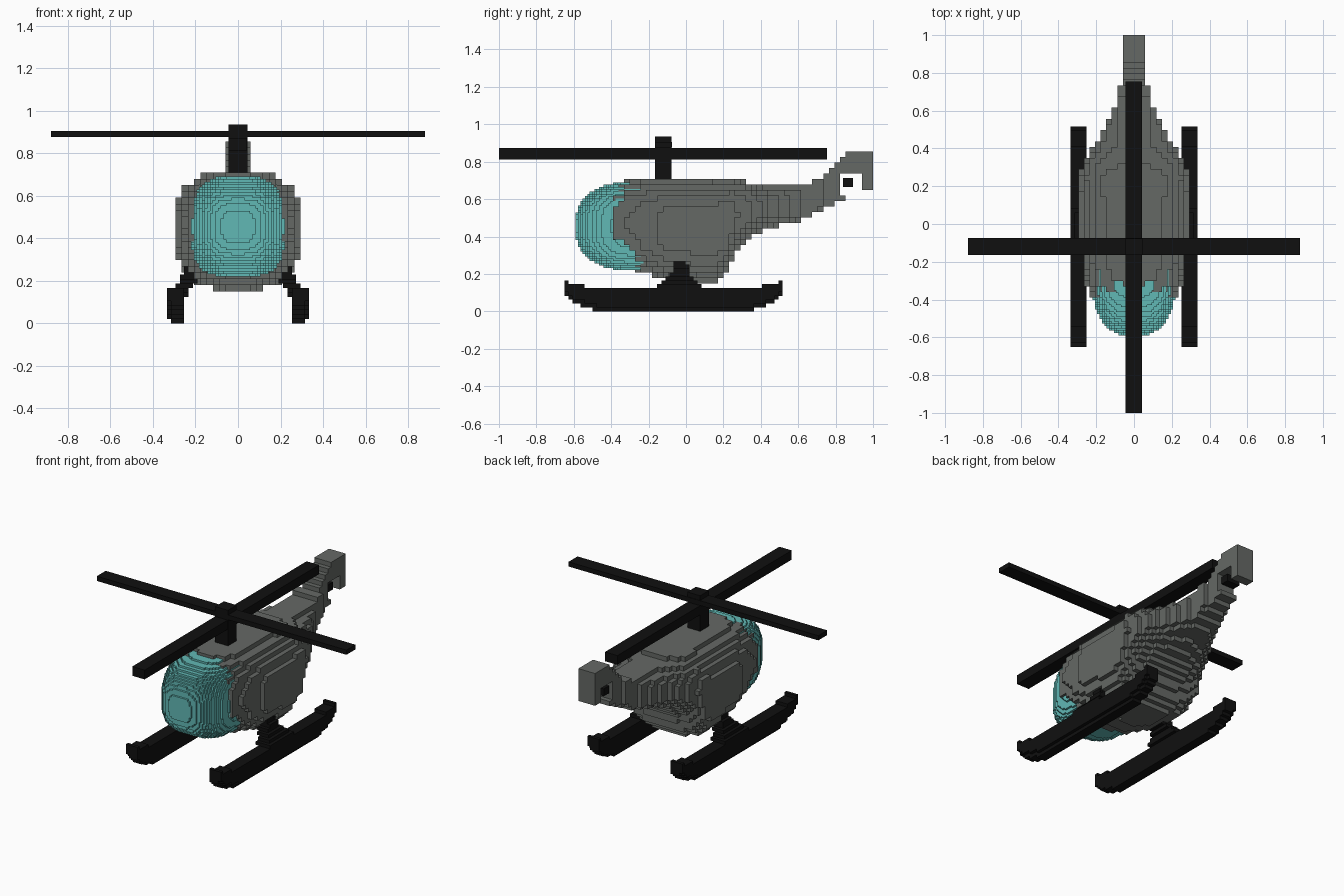
import bpy, bmesh
from itertools import product

if "Cube" in bpy.data.objects:
    bpy.data.objects.remove(bpy.data.objects["Cube"])


def paint(name, rgb):
    m = bpy.data.materials.new(name)
    m.diffuse_color = (*rgb, 1)
    m.use_nodes = True
    m.node_tree.nodes["Principled BSDF"].inputs["Base Color"].default_value = m.diffuse_color
    return m


GREY = paint("grey", (0.13, 0.14, 0.13))
TEAL = paint("teal", (0.12, 0.48, 0.46))
BLACK = paint("black", (0.005, 0.005, 0.005))


def curve(points, t):
    """Piecewise linear profile lookup."""
    if t <= points[0][0]:
        return points[0][1]
    for (a, u), (b, v) in zip(points, points[1:]):
        if t <= b:
            return u + (v - u) * (t - a) / (b - a)
    return points[-1][1]


def finish(bm, name, mat):
    bmesh.ops.recalc_face_normals(bm, faces=bm.faces)
    me = bpy.data.meshes.new(name)
    bm.to_mesh(me)
    bm.free()
    me.materials.append(mat)
    ob = bpy.data.objects.new(name, me)
    bpy.context.collection.objects.link(ob)
    return ob


def voxels(name, inside, lo, hi, size, mat):
    """Skin of all the little cubes whose centre lies inside the shape."""
    n = [max(1, round((h - l) / size)) for l, h in zip(lo, hi)]
    s = [(h - l) / k for l, h, k in zip(lo, hi, n)]
    cells = {c for c in product(*map(range, n))
             if inside(*[lo[i] + (c[i] + 0.5) * s[i] for i in range(3)])}
    bm, cache = bmesh.new(), {}

    def vert(c):
        if c not in cache:
            cache[c] = bm.verts.new([lo[i] + c[i] * s[i] for i in range(3)])
        return cache[c]

    for c in cells:
        for axis, side in product(range(3), (0, 1)):
            near = list(c)
            near[axis] += 2 * side - 1
            if tuple(near) in cells:
                continue
            u, v = (axis + 1) % 3, (axis + 2) % 3
            quad = []
            for du, dv in ((0, 0), (1, 0), (1, 1), (0, 1)):
                p = list(c)
                p[axis] += side
                p[u] += du
                p[v] += dv
                quad.append(vert(tuple(p)))
            bm.faces.new(quad if side else quad[::-1])
    me = bpy.data.meshes.new(name)
    bm.to_mesh(me)
    bm.free()
    me.materials.append(mat)
    ob = bpy.data.objects.new(name, me)
    bpy.context.collection.objects.link(ob)
    return ob


def box(name, lo, hi, mat):
    bm = bmesh.new()
    bmesh.ops.create_cube(bm, size=1)
    for v in bm.verts:
        v.co = [(l + h) / 2 + c * (h - l) for l, h, c in zip(lo, hi, v.co)]
    return finish(bm, name, mat)


# Fuselage and tail: side outline and half width along the length
TOP = [(-0.39, 0.64), (-0.34, 0.69), (-0.22, 0.72), (0.24, 0.72), (0.32, 0.695),
       (0.42, 0.67), (0.62, 0.67), (0.7, 0.71), (0.78, 0.76), (0.87, 0.845), (1, 0.855)]
BOTTOM = [(-0.39, 0.33), (-0.31, 0.27), (-0.24, 0.205), (-0.1, 0.17), (0.05, 0.15),
          (0.16, 0.15), (0.22, 0.21), (0.26, 0.31), (0.36, 0.41), (0.45, 0.45),
          (0.6, 0.485), (0.7, 0.525), (0.8, 0.58), (0.9, 0.625), (1, 0.65)]
WIDTH = [(-0.39, 0.24), (-0.26, 0.26), (-0.1, 0.295), (0.22, 0.3), (0.32, 0.265),
         (0.4, 0.225), (0.5, 0.16), (0.6, 0.11), (0.7, 0.08), (0.78, 0.065), (1, 0.065)]


def body(x, y, z):
    t, b, w = curve(TOP, y), curve(BOTTOM, y), curve(WIDTH, y)
    if max(abs(y - 0.88) / 0.064, abs(z - 0.692) / 0.058) < 1:   # tail rotor opening
        return False
    n = curve([(0.5, 2.5), (0.8, 8)], y)
    return (abs(x) / w) ** n + (abs(z - (t + b) / 2) / ((t - b) / 2)) ** n < 1


voxels("fuselage", body, (-0.295, -0.39, 0.15), (0.295, 1, 0.855), 0.0295, GREY)


# Cockpit glass: finer squarish bubble
def bubble(x, y, z):
    return ((abs(x) / 0.222) ** 3.4 + (abs(z - 0.455) / 0.237) ** 3) ** 0.8 \
        + (abs(y + 0.28) / 0.312) ** 2.4 < 1


voxels("cockpit_glass", bubble, (-0.22, -0.59, 0.22), (0.22, -0.19, 0.69), 0.0125, TEAL)

# Main rotor and tail rotor hub
box("rotor_mast", (-0.045, -0.165, 0.68), (0.045, -0.078, 0.935), BLACK)
box("rotor_blade_side", (-0.88, -0.165, 0.875), (0.88, -0.075, 0.905), BLACK)
box("rotor_blade_long", (-0.045, -1, 0.813), (0.042, 0.755, 0.872), BLACK)
box("tail_rotor_hub", (-0.045, 0.84, 0.665), (0.045, 0.892, 0.712), BLACK)

# Landing skids with upturned ends, and the struts leaning inwards to the body
SKID_LOW = [(-0.65, 0.09), (-0.6, 0.045), (-0.53, 0.02), (-0.45, 0.0), (0.33, 0.0),
            (0.41, 0.02), (0.47, 0.045), (0.515, 0.09)]
SKID_HIGH = [(-0.65, 0.175), (-0.6, 0.145), (-0.5, 0.125), (-0.4, 0.115), (0.26, 0.115),
             (0.36, 0.125), (0.47, 0.145), (0.515, 0.175)]
STRUT_HALF = [(0.1, 0.15), (0.15, 0.1), (0.2, 0.055), (0.26, 0.03)]
INNER = [(0.13, 0.245), (0.17, 0.215), (0.21, 0.18), (0.25, 0.165)]


def skid(x, y, z):
    low, high = curve(SKID_LOW, y), curve(SKID_HIGH, y)
    r = 0.046 if z > low + 0.025 else 0.028
    if low < z < high and abs(x - 0.29) < r:
        return True
    a = curve(INNER, z)
    return z > 0.1 and abs(y + 0.03) < curve(STRUT_HALF, z) and a < x < a + 0.09


def skid_left(x, y, z):
    return skid(-x, y, z)


voxels("right_skid", skid, (0.15, -0.65, 0), (0.335, 0.515, 0.27), 0.0215, BLACK)
voxels("left_skid", skid_left, (-0.335, -0.65, 0), (-0.15, 0.515, 0.27), 0.0215, BLACK)
